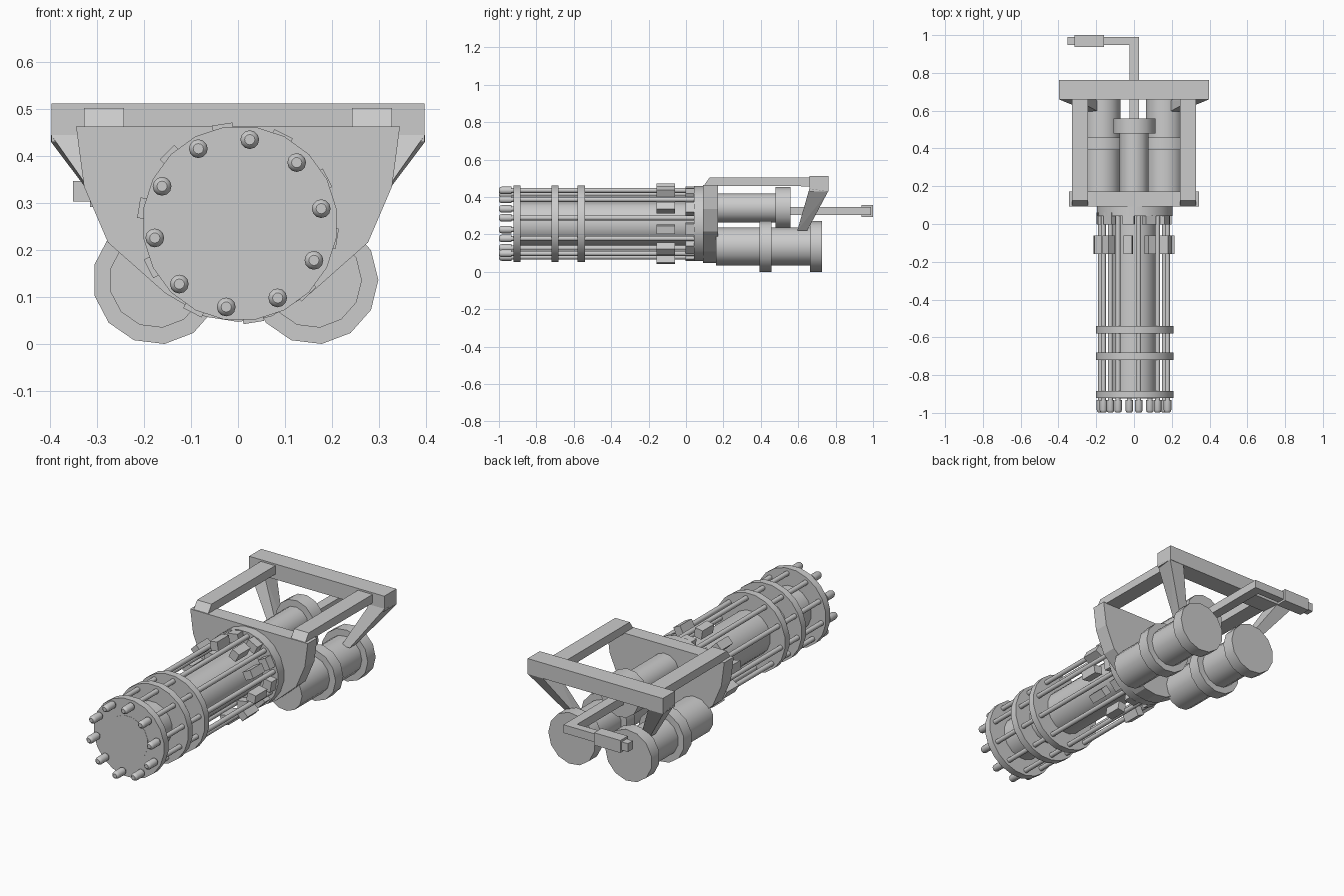
import bpy, bmesh, math
from mathutils import Matrix, Vector

if "Cube" in bpy.data.objects:
    bpy.data.objects.remove(bpy.data.objects["Cube"])


def finish(name, bm, smooth=False):
    bmesh.ops.recalc_face_normals(bm, faces=bm.faces)
    me = bpy.data.meshes.new(name)
    bm.to_mesh(me)
    bm.free()
    ob = bpy.data.objects.new(name, me)
    bpy.context.collection.objects.link(ob)
    if smooth:
        bpy.ops.object.select_all(action='DESELECT')
        bpy.context.view_layer.objects.active = ob
        ob.select_set(True)
        bpy.ops.object.shade_smooth_by_angle(angle=math.radians(35))
    return ob


def lathe(name, profile, cx, cz, n, phase=0.0):
    """Closed solid turned around the y axis from (y, radius) pairs."""
    bm = bmesh.new()
    rings = []
    for y, r in profile:
        angles = [math.radians(phase) + 2 * math.pi * i / n for i in range(n)]
        rings.append([bm.verts.new((cx + r * math.cos(a), y, cz + r * math.sin(a))) for a in angles])
    for a, b in zip(rings, rings[1:]):
        for i in range(n):
            j = (i + 1) % n
            bm.faces.new((a[i], a[j], b[j], b[i]))
    bm.faces.new(rings[0])
    bm.faces.new(rings[-1])
    return finish(name, bm, True)


def box(name, x, y, z, matrix=None):
    bm = bmesh.new()
    bmesh.ops.create_cube(bm, size=1)
    for v in bm.verts:
        v.co = Vector([(lo + hi) / 2 + c * (hi - lo) for c, (lo, hi) in zip(v.co, (x, y, z))])
    if matrix:
        bm.transform(matrix)
    return finish(name, bm)


def hull(name, points):
    bm = bmesh.new()
    for p in points:
        bm.verts.new(p)
    bmesh.ops.convex_hull(bm, input=bm.verts)
    return finish(name, bm)


CX, CZ = 0.004, 0.257   # barrel cluster axis

# central core and the discs that hold the barrels
lathe("core", [(-0.923, 0.118), (0.06, 0.118)], 0, CZ, 16, 11)
for y in (-0.903, -0.70, -0.56):
    lathe("barrel_disc", [(y - 0.019, 0.208), (y + 0.019, 0.208)], CX, CZ, 20, 9)
lathe("hub_collar", [(0.042, 0.203), (0.11, 0.203)], CX, CZ, 20, 9)

# ten barrels with thicker muzzles, plus clamp blocks and collar teeth between them
for k in range(10):
    a = math.radians(82 + 36 * k)
    lathe("barrel", [(-0.999, 0.011), (-0.994, 0.017), (-0.985, 0.02), (-0.932, 0.02),
                     (-0.932, 0.013), (0.06, 0.013)],
          0.18 * math.cos(a), CZ + 0.18 * math.sin(a), 12)
    turn = Matrix.Translation((0, 0, CZ)) @ Matrix.Rotation(math.radians(9 - 36 * k), 4, 'Y')
    turn = turn @ Matrix.Rotation(math.radians(-18), 4, 'Y')
    box("clamp_block", (-0.022, 0.022), (-0.158, -0.06), (0.165, 0.214), turn)
    box("collar_tooth", (-0.03, 0.03), (-0.003, 0.06), (0.15, 0.197), turn)

# mounting plate behind the barrels
half = [(0.345, 0.463), (0.328, 0.335), (0.277, 0.216), (0.155, 0.108), (0.07, 0.058)]
outline = half + [(0, 0.047)] + [(-x, z) for x, z in reversed(half)]
hull("mounting_plate", [(x, y, z) for y in (0.092, 0.172) for x, z in outline])

# two lower drive motors with a band and an end cap
for cx in (-0.173, 0.162):
    lathe("drive_motor", [(0.16, 0.102), (0.392, 0.102), (0.392, 0.137), (0.457, 0.137),
                          (0.457, 0.102), (0.662, 0.102), (0.662, 0.137), (0.728, 0.137)],
          cx, 0.136, 13, 180 + 180 / 13)

# central upper housing
lathe("upper_housing", [(0.16, 0.078), (0.478, 0.078), (0.478, 0.113), (0.558, 0.113)],
      0, 0.342, 13, 180 + 180 / 13)

# carrying frame: rails, crossbar and tapered legs
for s in (-1, 1):
    hull("frame_rail", [(s * x, y, z) for x in (0.243, 0.328)
                        for y, z in ((0.095, 0.46), (0.125, 0.503), (0.68, 0.503), (0.68, 0.457))])
    top = [(s * x, y, z) for x in (0.31, 0.398) for y, z in ((0.66, 0.445), (0.76, 0.43))]
    bottom = [(s * x, y, 0.22) for x in (0.19, 0.24) for y in (0.595, 0.648)]
    hull("frame_leg", top + bottom)
box("frame_crossbar", (-0.397, 0.397), (0.66, 0.762), (0.43, 0.512))

# rear control arm and grip
box("control_rod", (-0.025, 0.027), (0.54, 0.99), (0.303, 0.347))
box("control_arm", (-0.352, 0.0), (0.948, 0.99), (0.303, 0.347))
box("grip", (-0.315, -0.16), (0.937, 1.0), (0.292, 0.358))
